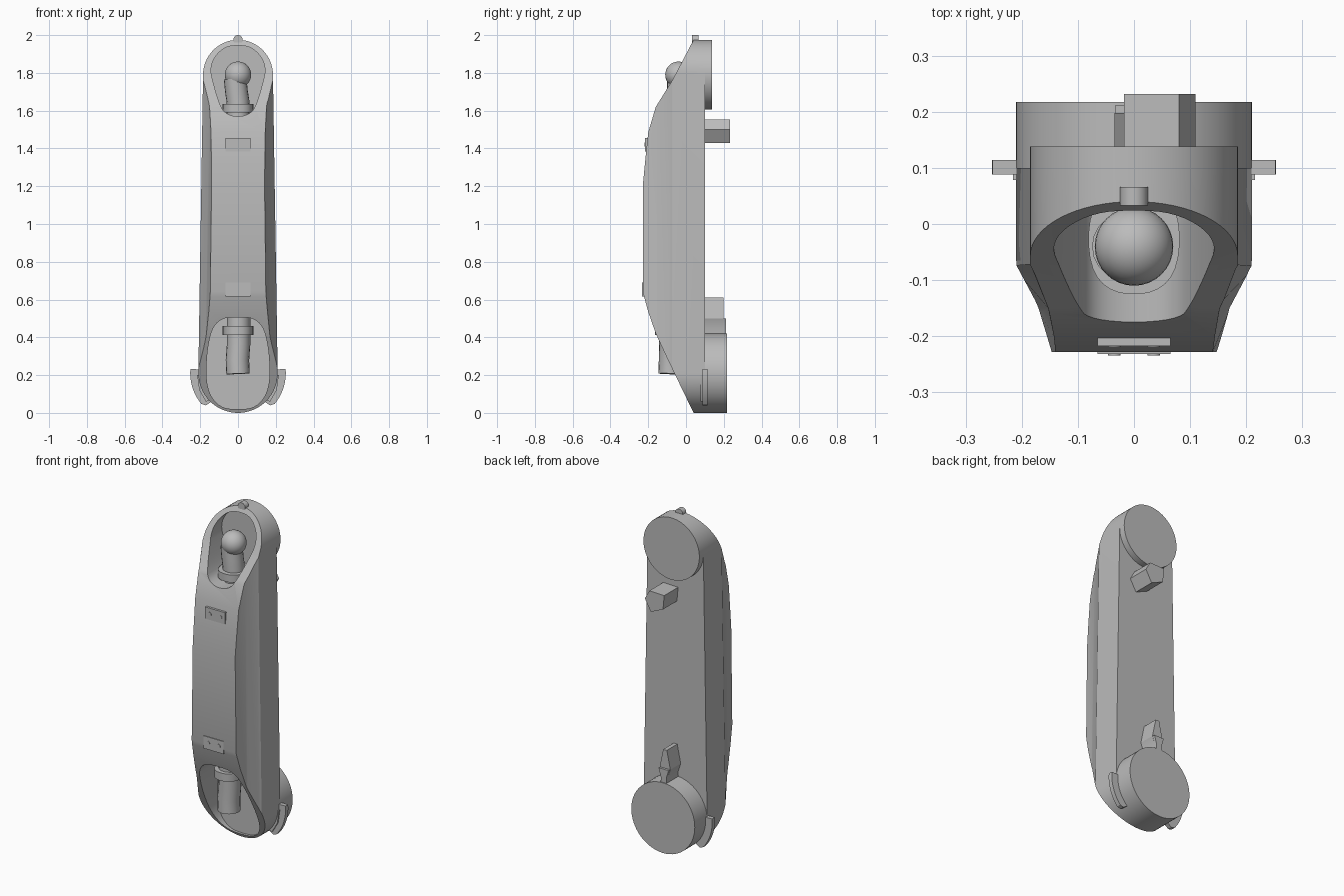
import bpy, bmesh, math
from mathutils import Vector

if "Cube" in bpy.data.objects:
    bpy.data.objects.remove(bpy.data.objects["Cube"], do_unlink=True)

grey = bpy.data.materials.new("plain grey")
grey.use_nodes = True
grey.diffuse_color = (0.5, 0.5, 0.5, 1)
grey.node_tree.nodes["Principled BSDF"].inputs["Base Color"].default_value = (0.5, 0.5, 0.5, 1)


def finish(obj):
    if not obj.data.materials:
        obj.data.materials.append(grey)
    bpy.ops.object.select_all(action="DESELECT")
    obj.select_set(True)
    bpy.context.view_layer.objects.active = obj
    bpy.ops.object.shade_smooth_by_angle(angle=math.radians(30))
    return obj


def prism(name, points, axis, lo, hi, top_scale=1):
    """Extrude a closed 2D profile along axis 0, 1 or 2 from lo to hi."""
    bm = bmesh.new()
    rings = []
    for level, scale in ((lo, 1), (hi, top_scale)):
        ring = []
        for a, b in points:
            co = [a * scale, b]
            co.insert(axis, level)
            ring.append(bm.verts.new(co))
        rings.append(ring)
    low, high = rings
    bm.faces.new(low)
    bm.faces.new(high)
    for i in range(len(low)):
        j = (i + 1) % len(low)
        bm.faces.new((low[i], low[j], high[j], high[i]))
    bmesh.ops.recalc_face_normals(bm, faces=bm.faces)
    mesh = bpy.data.meshes.new(name)
    bm.to_mesh(mesh)
    bm.free()
    obj = bpy.data.objects.new(name, mesh)
    bpy.context.collection.objects.link(obj)
    return finish(obj)


def mirrored(half):
    return half + [(-x, z) for x, z in reversed(half) if abs(x) > 1e-6]


def rounded(points, rounds=3):
    """Cut corners repeatedly to turn a rough loop into a smooth one."""
    for _ in range(rounds):
        loop = []
        for i, p in enumerate(points):
            p, q = Vector(p), Vector(points[(i + 1) % len(points)])
            loop += [tuple(p.lerp(q, 0.25)), tuple(p.lerp(q, 0.75))]
        points = loop
    return points


def arc(cx, cz, r, start, end, steps=32):
    angles = [math.radians(start + (end - start) * i / steps) for i in range(steps + 1)]
    return [(cx + r * math.cos(a), cz + r * math.sin(a)) for a in angles]


def disc(name, x, z, r, y0, y1, steps=64):
    return prism(name, arc(x, z, r, 0, 360, steps)[:-1], 1, y0, y1)


def boolean(obj, cutter, operation):
    mod = obj.modifiers.new("cut", "BOOLEAN")
    mod.object, mod.operation, mod.solver = cutter, operation, "EXACT"
    bpy.context.view_layer.objects.active = obj
    bpy.ops.object.modifier_apply(modifier=mod.name)
    bpy.data.objects.remove(cutter, do_unlink=True)


def tube(name, path, r):
    """Round rod swept through a few points."""
    curve = bpy.data.curves.new(name, "CURVE")
    curve.dimensions = "3D"
    curve.bevel_depth, curve.bevel_resolution, curve.use_fill_caps = r, 8, True
    spline = curve.splines.new("POLY")
    spline.points.add(len(path) - 1)
    for point, co in zip(spline.points, path):
        point.co = (*co, 1)
    obj = bpy.data.objects.new(name, curve)
    bpy.context.collection.objects.link(obj)
    bpy.ops.object.select_all(action="DESELECT")
    obj.select_set(True)
    bpy.context.view_layer.objects.active = obj
    bpy.ops.object.convert(target="MESH")
    return finish(bpy.context.object)


LOW, HIGH = 0.21, 1.79      # heights of the two end discs
R_LOW, R_HIGH = 0.21, 0.185

# Body: front outline, side profile and chamfered section intersected
outline = arc(0, HIGH, R_HIGH, 0, 180) + arc(0, LOW, R_LOW, 180, 360)
body = prism("body", outline, 1, -0.4, 0.1)
side = [(0.1, 2.1), (0.04, 1.975), (-0.07, 1.765), (-0.16, 1.62), (-0.2, 1.485), (-0.215, 1.345),
        (-0.228, 1.21), (-0.228, 0.64), (-0.222, 0.615), (-0.2, 0.535), (-0.16, 0.42),
        (-0.1, 0.29), (0.045, -0.01), (0.2, -0.01), (0.2, 2.1)]
boolean(body, prism("side_cutter", side, 0, -0.5, 0.5), "INTERSECT")
section = mirrored([(0.34, 0.3), (0.34, 0.12), (0.212, -0.08), (0.177, -0.15), (0.153, -0.24)])
boolean(body, prism("section_cutter", section, 2, -0.1, 2.2, 0.82), "INTERSECT")

# Pockets at both ends
upper = mirrored([(0, 1.947), (0.07, 1.937), (0.125, 1.885), (0.147, 1.82), (0.132, 1.75),
                  (0.1, 1.64), (0.07, 1.585), (0, 1.565)])
lower = mirrored([(0, 0.507), (0.08, 0.503), (0.13, 0.46), (0.155, 0.38), (0.168, 0.26),
                  (0.166, 0.15), (0.135, 0.07), (0.08, 0.025), (0, 0.018)])
for loop in (upper, lower):
    boolean(body, prism("pocket_cutter", rounded(loop, 2), 1, -0.5, 0.05), "DIFFERENCE")
finish(body)

# Back discs and top knob
disc("upper_back_disc", 0, HIGH, R_HIGH, 0.09, 0.138)
disc("lower_back_disc", 0, LOW, R_LOW, 0.045, 0.217)
disc("top_knob", 0, 1.975, 0.025, 0.033, 0.066, 24)

# Pins inside the pockets, with collars
tube("upper_pin", [(0, -0.04, 1.57), (0, -0.04, 1.65), (-0.008, -0.04, 1.7), (-0.015, -0.04, 1.77)], 0.06)
tube("lower_pin", [(0.003, -0.08, 0.515), (0.003, -0.08, 0.36), (-0.003, -0.082, 0.28),
                   (0, -0.084, 0.207)], 0.062)
bpy.ops.mesh.primitive_uv_sphere_add(segments=32, ring_count=16, radius=0.07, location=(0, -0.04, HIGH))
ball = finish(bpy.context.object)
ball.name = "pin_ball"
for name, y, z0, z1 in (("upper_collar", -0.04, 1.59, 1.635), ("lower_collar", -0.08, 0.413, 0.46)):
    square = [(-0.09, y - 0.085), (0.09, y - 0.085), (0.09, 0.07), (-0.09, 0.07)]
    prism(name, [(x * 0.9, v) for x, v in rounded(square)], 2, z0, z1)

# Small front plates with rivets
for name, y, z0, z1, rivet_z in (("upper_plate", -0.217, 1.385, 1.455, 1.42),
                                 ("lower_plate", -0.232, 0.615, 0.69, 0.655)):
    prism(name, [(-0.065, z0), (0.065, z0), (0.065, z1), (-0.065, z1)], 1, y, y + 0.02)
    for x in (-0.035, 0.035):
        disc(name + "_rivet", x, rivet_z, 0.011, y - 0.002, y + 0.01, 16)

# Back peg and hook
peg = [(-0.018, 1.55), (0.08, 1.553), (0.11, 1.5), (0.07, 1.43), (-0.01, 1.465)]
prism("back_peg", peg, 1, 0.09, 0.232)
hook = mirrored([(0.02, 0.38), (0.018, 0.45), (0.035, 0.5), (0.012, 0.61)])
prism("back_hook", hook, 1, 0.09, 0.198)
prism("hook_step", mirrored([(0.02, 0.38), (0.018, 0.45), (0.033, 0.5)]), 1, 0.15, 0.212)

# Curved ears on each side of the lower disc
for side_name, s in (("left", 1), ("right", -1)):
    ear = [(0.19, 0.23)] + arc(0, 0.21, 0.253, 5, -40, 12) + [(0.17, 0.04), (0.14, 0.06)]
    prism(side_name + "_ear", [(s * x, z) for x, z in ear], 1, 0.088, 0.114)
    lip = [(0.19, 0.2), (0.216, 0.2), (0.205, 0.12), (0.17, 0.06), (0.14, 0.07)]
    prism(side_name + "_ear_lip", [(s * x, z) for x, z in lip], 1, 0.078, 0.1)
